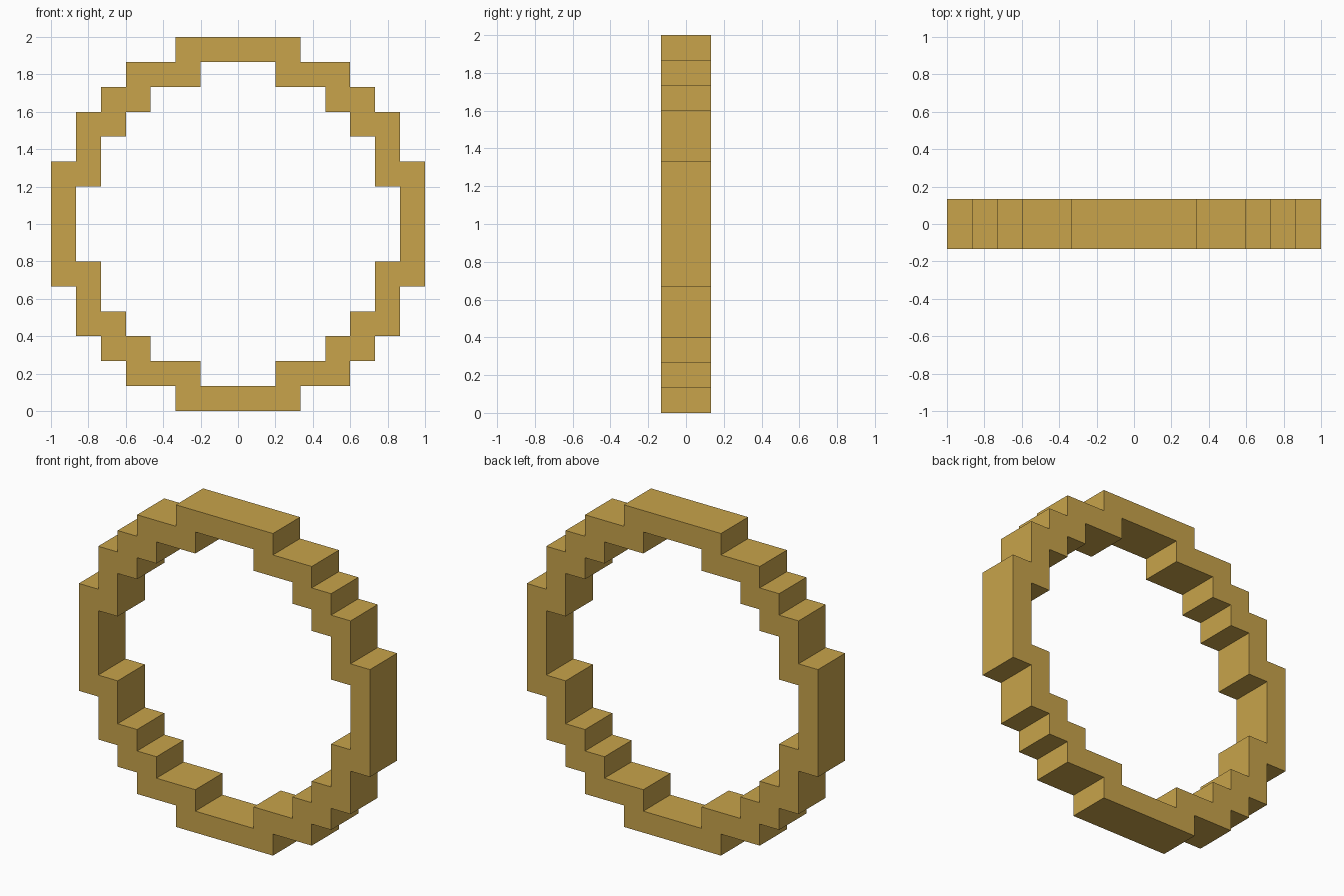
import bpy, bmesh

if "Cube" in bpy.data.objects:
    bpy.data.objects.remove(bpy.data.objects["Cube"])

CELL = 2 / 15      # the ring is drawn on a 15 x 15 block grid
HALF_DEPTH = CELL  # two blocks thick

# Outer staircase of one quarter, in blocks from the centre (x, z), clockwise from the top
quarter = [(2.5, 7.5), (2.5, 6.5), (4.5, 6.5), (4.5, 5.5), (5.5, 5.5),
           (5.5, 4.5), (6.5, 4.5), (6.5, 2.5), (7.5, 2.5)]

# Turn the quarter four times; the inner outline sits one block inward diagonally
outer, inner = [], []
q, s = quarter, (1, 1)
for _ in range(4):
    outer += q
    inner += [(x - s[0], z - s[1]) for x, z in q]
    q = [(z, -x) for x, z in q]
    s = (s[1], -s[0])

bm = bmesh.new()


def loop(points, y):
    return [bm.verts.new((x * CELL, y, z * CELL + 1)) for x, z in points]


def bridge(a, b):
    n = len(a)
    for i in range(n):
        j = (i + 1) % n
        bm.faces.new((a[i], a[j], b[j], b[i]))


# Front face, inner wall, back face, outer wall
loops = [loop(outer, -HALF_DEPTH), loop(inner, -HALF_DEPTH),
         loop(inner, HALF_DEPTH), loop(outer, HALF_DEPTH)]
for k in range(4):
    bridge(loops[k], loops[(k + 1) % 4])
bmesh.ops.recalc_face_normals(bm, faces=bm.faces[:])

mesh = bpy.data.meshes.new("stepped_ring")
bm.to_mesh(mesh)
bm.free()
ring = bpy.data.objects.new("stepped_ring", mesh)
bpy.context.collection.objects.link(ring)

# Gold colour
gold = bpy.data.materials.new("gold")
gold.diffuse_color = (0.58, 0.37, 0.07, 1)
gold.use_nodes = True
gold.node_tree.nodes["Principled BSDF"].inputs["Base Color"].default_value = gold.diffuse_color
mesh.materials.append(gold)
